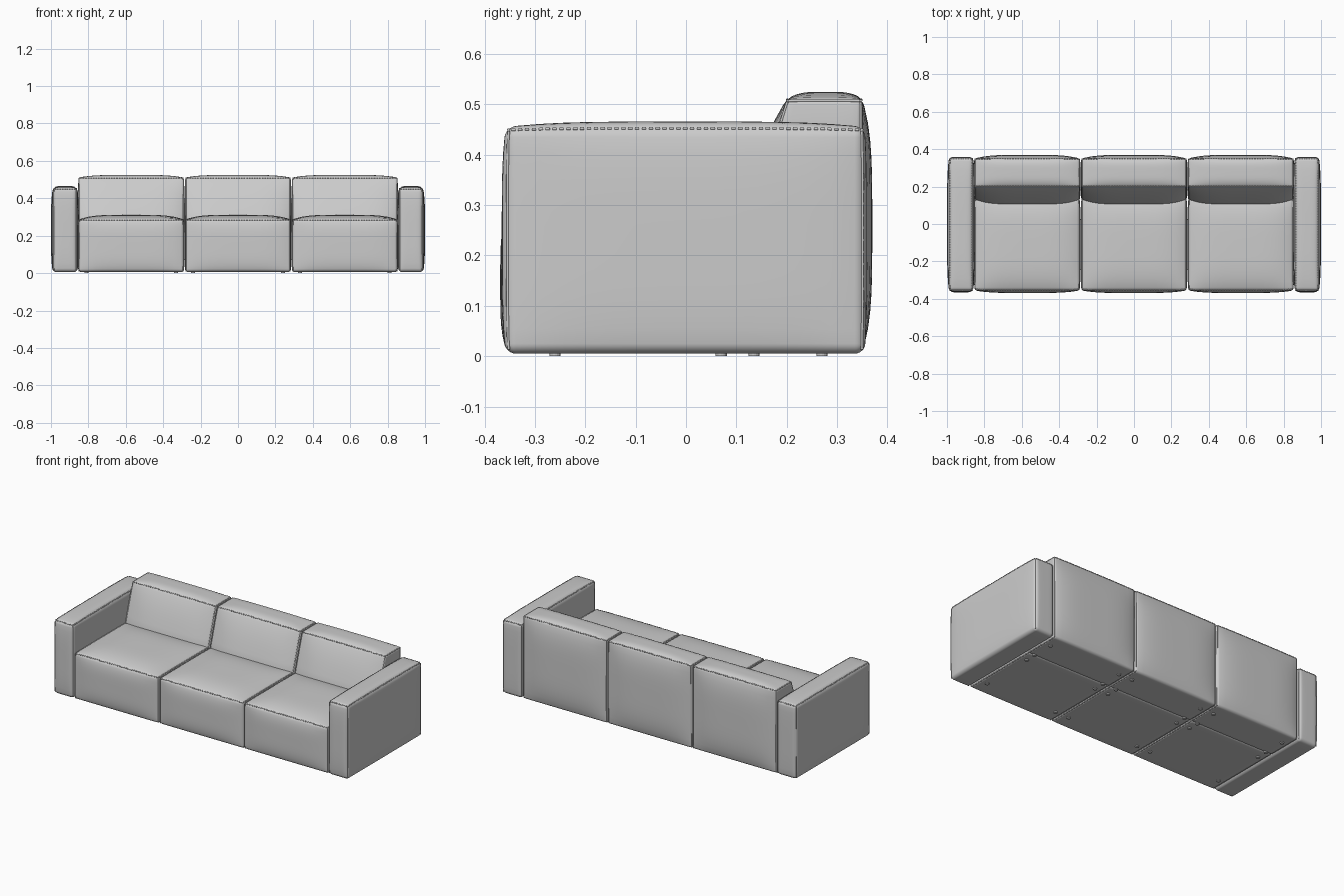
import bpy, bmesh, math
from itertools import product
from mathutils import Vector

if "Cube" in bpy.data.objects:
    bpy.data.objects.remove(bpy.data.objects["Cube"])


def samples(lo, hi, r, n):
    # dense rows inside the rounded edge, even rows across the panel
    arc = [r * math.tan(math.radians(a)) for a in (45, 30, 15)]
    a, b = lo + r, hi - r
    return ([a - d for d in arc] + [a + (b - a) * i / n for i in range(n + 1)]
            + [b + d for d in reversed(arc)])


def add_curve(name, lines, radius):
    cu = bpy.data.curves.new(name, 'CURVE')
    cu.dimensions = '3D'
    cu.bevel_depth = radius
    cu.bevel_resolution = 1
    cu.use_fill_caps = True
    for pts in lines:
        sp = cu.splines.new('POLY')
        sp.points.add(len(pts) - 1)
        for q, p in zip(sp.points, pts):
            q.co = (*p, 1)
    bpy.context.collection.objects.link(bpy.data.objects.new(name, cu))


def cushion(name, lo, hi, r, bulge, piped, stitched, warp=None):
    """Rounded box with puffed panels; bulge = ((-x,+x),(-y,+y),(-z,+z))."""
    lo, hi = Vector(lo), Vector(hi)
    c, h = (lo + hi) / 2, (hi - lo) / 2

    def shape(p):
        u = [max(-1, min(1, (p[i] - c[i]) / h[i])) for i in range(3)]
        q = Vector(p)
        for i in range(3):
            j, k = (i + 1) % 3, (i + 2) % 3
            f = (1 - u[j] ** 4) * (1 - u[k] ** 4)
            q[i] += f * u[i] * bulge[i][1 if u[i] > 0 else 0]
        return warp(q) if warp else q

    def rounded(p):
        inner = Vector([max(lo[i] + r, min(hi[i] - r, p[i])) for i in range(3)])
        return shape(inner + (p - inner).normalized() * r)

    # panels
    rows = [samples(lo[i] + 0, hi[i], r, 14) for i in range(3)]
    bm = bmesh.new()
    verts = {}

    def vert(p):
        key = tuple(round(v, 5) for v in p)
        if key not in verts:
            verts[key] = bm.verts.new(rounded(Vector(p)))
        return verts[key]

    for i in range(3):
        j, k = (i + 1) % 3, (i + 2) % 3
        for end in (lo[i], hi[i]):
            def at(a, b):
                p = [0, 0, 0]
                p[i], p[j], p[k] = end, rows[j][a], rows[k][b]
                return vert(p)
            for a, b in product(range(len(rows[j]) - 1), range(len(rows[k]) - 1)):
                bm.faces.new((at(a, b), at(a + 1, b), at(a + 1, b + 1), at(a, b + 1)))
    bmesh.ops.recalc_face_normals(bm, faces=bm.faces)
    for f in bm.faces:
        f.smooth = True
    me = bpy.data.meshes.new(name)
    bm.to_mesh(me)
    bm.free()
    bpy.context.collection.objects.link(bpy.data.objects.new(name, me))

    def edge(s, t):
        # point along the rounded edge whose outward direction is s
        p = []
        for i in range(3):
            if s[i]:
                p.append(c[i] + s[i] * (h[i] - 0.29 * r))
            else:
                p.append(c[i] + (2 * t - 1) * (h[i] - 0.42 * r))
        return shape(p)

    # piping along panel edges, and dashed stitches
    add_curve(name + "_piping",
              [[edge(s, t / 18) for t in range(19)] for s in piped], 0.0028)
    dashes = []
    for s in stitched:
        n = round(2 * h[s.index(0)] / 0.014)
        dashes += [[edge(s, (d + 0.2) / n), edge(s, (d + 0.8) / n)] for d in range(n)]
    add_curve(name + "_stitching", dashes, 0.003)


def side_loop(s):
    return [(s, 0, 1), (s, 0, -1), (s, 1, 0), (s, -1, 0)]


def foot(name, x, y):
    bpy.ops.mesh.primitive_cylinder_add(vertices=16, radius=0.011, depth=0.016,
                                        location=(x, y, 0.008))
    bpy.context.object.name = name


# arms
for side, s in (("left", -1), ("right", 1)):
    x = sorted((s * 0.859, s * 0.99))
    bx = (0.01, 0.008) if s < 0 else (0.008, 0.01)
    cushion(side + "_arm", (x[0], -0.358, 0.005), (x[1], 0.355, 0.455), 0.02,
            (bx, (0.008, 0.004), (0, 0.011)),
            [(a, b, 0) for a in (-1, 1) for b in (-1, 1)],
            [(-1, 0, 1), (1, 0, 1), (0, -1, 1), (0, 1, 1)])


def lean(p):
    # slopes the front of the backrest backwards above the seat
    front = 0.13 + max(0, p.z - 0.28) / 0.23 * 0.07
    t = (0.35 - p.y) / 0.22
    return Vector((p.x, 0.35 - t * (0.35 - front) if t > 0 else p.y, p.z))


# three seat and backrest modules
for m, name in enumerate(("left", "middle", "right")):
    cx = (m - 1) * 0.571
    x0, x1 = cx - 0.282, cx + 0.282
    cushion(name + "_seat", (x0, -0.355, 0.006), (x1, 0.135, 0.287), 0.016,
            ((0.003, 0.003), (0.014, 0), (0, 0.025)),
            side_loop(-1) + side_loop(1), [(0, -1, 1)])
    cushion(name + "_backrest", (x0, 0.13, 0.006), (x1, 0.35, 0.511), 0.014,
            ((0.003, 0.003), (0.03, 0.02), (0, 0.014)),
            side_loop(-1) + side_loop(1), [(0, -1, 1), (0, 1, 1)], lean)
    # feet
    for i, (dx, y) in enumerate(product((-0.24, 0.24), (-0.26, 0.07, 0.135, 0.27))):
        foot(f"{name}_foot_{i + 1}", cx + dx, y)
